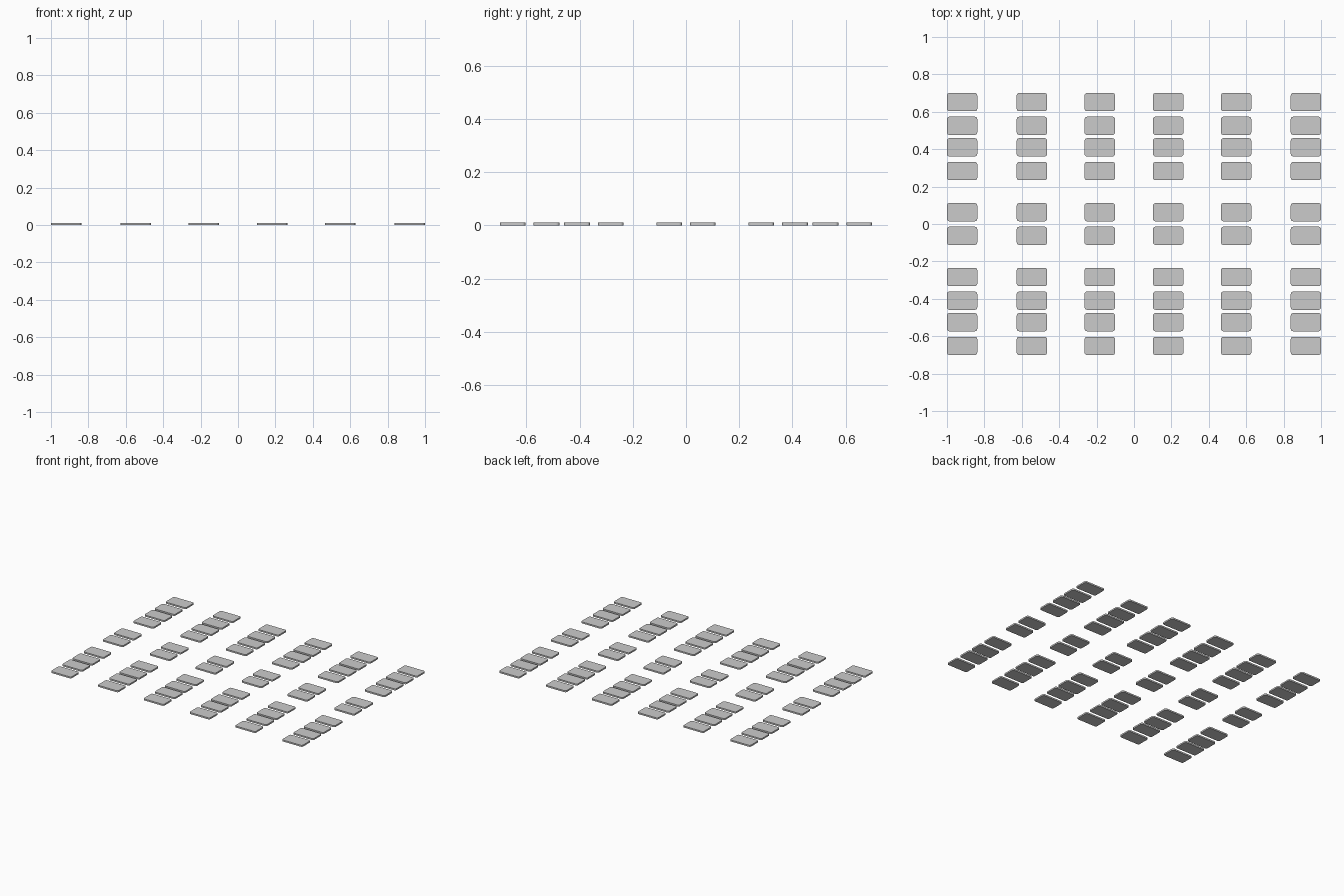
import bpy, bmesh
from math import sin, cos, pi

if "Cube" in bpy.data.objects:
    bpy.data.objects.remove(bpy.data.objects["Cube"])

HX, HY, H, R = 0.081, 0.0485, 0.011, 0.012   # half sizes, height, corner radius
XS = [s * x for s in (-1, 1) for x in (0.183, 0.546, 0.919)]
YS = [s * y for s in (-1, 1) for y in (0.063, 0.283, 0.41, 0.525, 0.6515)]

# One shared thin pad with rounded plan corners
bm = bmesh.new()
verts = []
for k, (sx, sy) in enumerate([(1, 1), (-1, 1), (-1, -1), (1, -1)]):
    for i in range(5):
        a = (k + i / 4) * pi / 2
        verts.append(bm.verts.new((sx * (HX - R) + R * cos(a), sy * (HY - R) + R * sin(a), 0)))
base = bm.faces.new(verts)
ext = bmesh.ops.extrude_face_region(bm, geom=[base], use_keep_orig=True)
bmesh.ops.translate(bm, verts=[v for v in ext["geom"] if isinstance(v, bmesh.types.BMVert)], vec=(0, 0, H))
bmesh.ops.recalc_face_normals(bm, faces=bm.faces)
mesh = bpy.data.meshes.new("pad")
bm.to_mesh(mesh)
bm.free()

# Grid of pads: six columns, ten rows grouped 4-2-4
for x in sorted(XS):
    for y in sorted(YS):
        pad = bpy.data.objects.new("pad", mesh)
        pad.location = (x, y, 0)
        bpy.context.collection.objects.link(pad)
